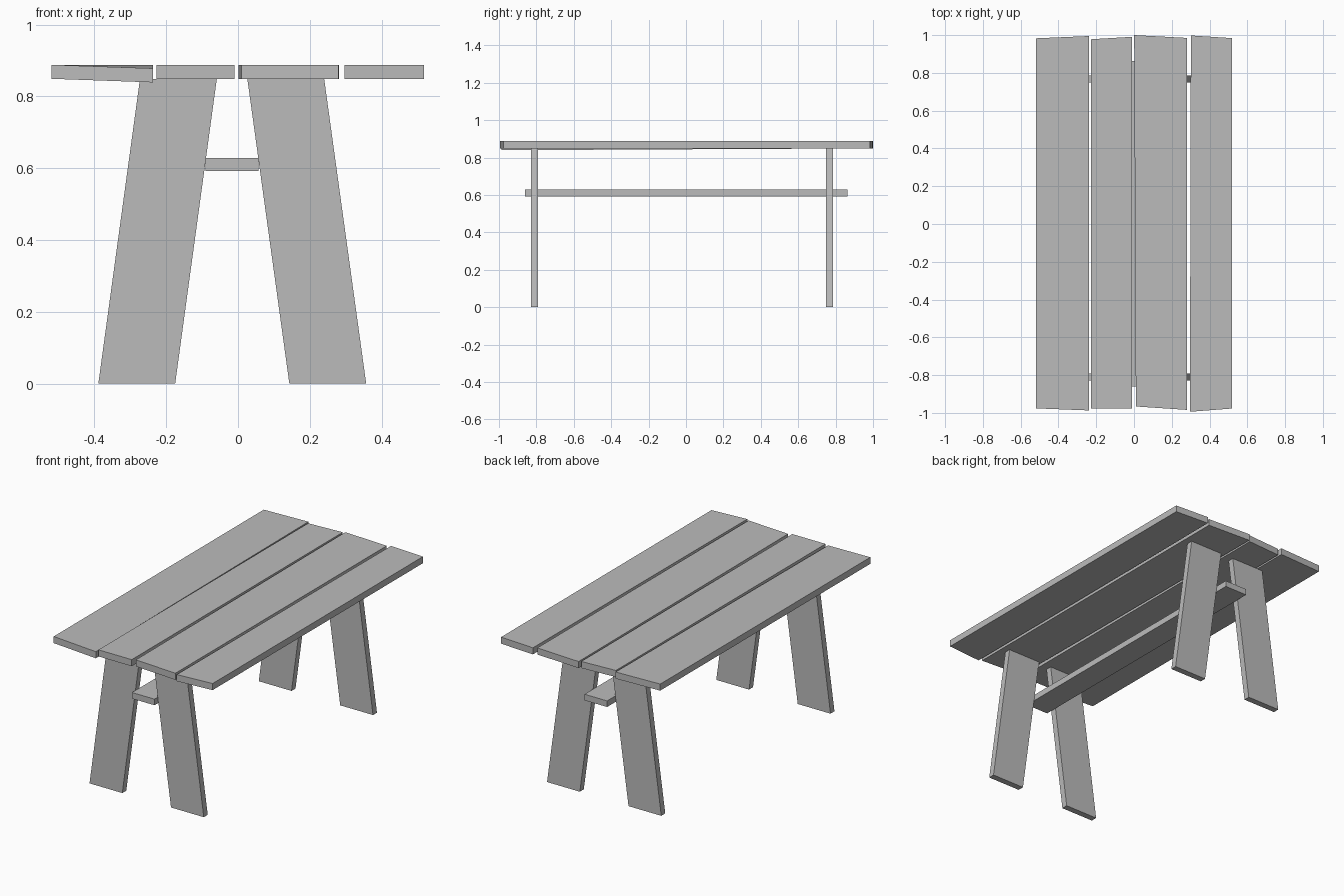
import bpy

cube = bpy.data.objects.get("Cube")
if cube:
    bpy.data.objects.remove(cube, do_unlink=True)

# Single plain grey
grey = bpy.data.materials.new("plain_grey")
grey.use_nodes = True
colour = (0.5, 0.5, 0.5, 1)
grey.diffuse_color = colour
grey.node_tree.nodes["Principled BSDF"].inputs["Base Color"].default_value = colour


def board(name, bottom, top):
    """Six-sided board from matching bottom and top quads (counter-clockwise from above)."""
    faces = [(3, 2, 1, 0), (4, 5, 6, 7)]
    faces += [(i, (i + 1) % 4, (i + 1) % 4 + 4, i + 4) for i in range(4)]
    mesh = bpy.data.meshes.new(name)
    mesh.from_pydata(bottom + top, [], faces)
    mesh.materials.append(grey)
    obj = bpy.data.objects.new(name, mesh)
    bpy.context.collection.objects.link(obj)
    return obj


def quad(x0, x1, y0, y1, z):
    return [(x0, y0, z), (x1, y0, z), (x1, y1, z), (x0, y1, z)]


# Tabletop planks with roughly sawn ends: corners front right side first, counter-clockwise
Z0, Z1 = 0.849, 0.888
planks = {
    "outer_right_plank": [(-0.52, -0.976), (-0.237, -0.987), (-0.237, 0.995), (-0.52, 0.983)],
    "inner_right_plank": [(-0.227, -0.977), (-0.01, -0.977), (-0.01, 0.991), (-0.227, 0.978)],
    "inner_left_plank": [(0.01, -0.966), (0.28, -0.984), (0.281, 0.985), (0.001, 1.0)],
    "outer_left_plank": [(0.296, -0.994), (0.518, -0.977), (0.518, 0.984), (0.301, 0.998)],
}
for name, corners in planks.items():
    # One warped corner sags a little
    sag = [0, 0.01 if name == "outer_right_plank" else 0, 0, 0]
    board(name, [(x, y, Z0 - s) for (x, y), s in zip(corners, sag)],
          [(x, y, Z1 - s) for (x, y), s in zip(corners, sag)])

# Slanted plank legs
for end, y0, y1 in (("front", -0.829, -0.792), ("back", 0.749, 0.786)):
    for side, foot, head in (("right", -0.389, -0.273), ("left", 0.143, 0.026)):
        board(f"{end}_{side}_leg", quad(foot, foot + 0.214, y0, y1, 0),
              quad(head, head + 0.214, y0, y1, Z0))

# Long stretcher between the legs
board("stretcher", quad(-0.09, 0.057, -0.86, 0.864, 0.592),
      quad(-0.09, 0.057, -0.86, 0.864, 0.628))
